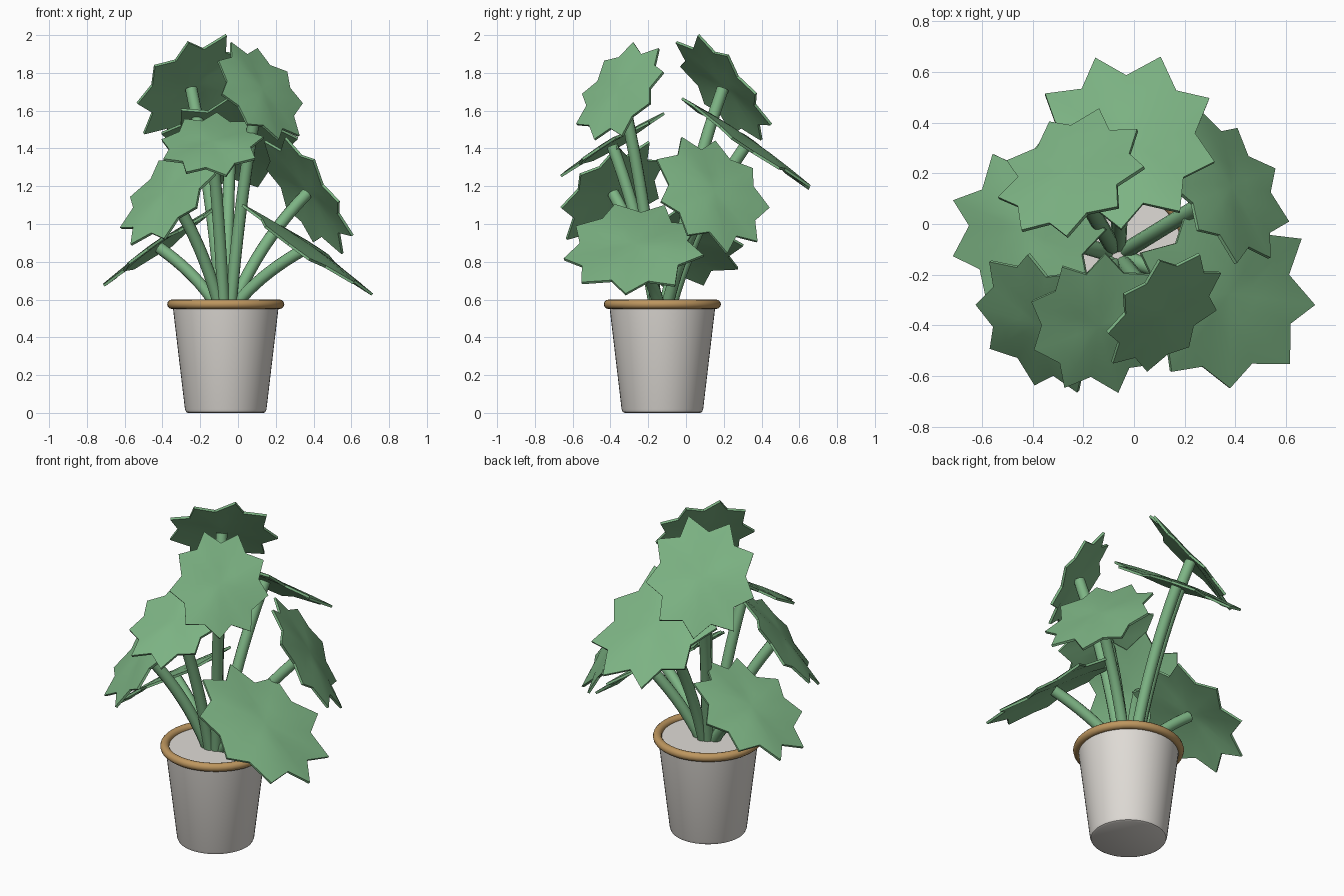
import bpy, bmesh, math, random
from mathutils import Vector

if "Cube" in bpy.data.objects:
    bpy.data.objects.remove(bpy.data.objects["Cube"])

random.seed(4)
AX, AY = -0.065, -0.125   # centre line of the pot


def material(name, rgb):
    m = bpy.data.materials.new(name)
    m.diffuse_color = (*rgb, 1)
    m.use_nodes = True
    m.node_tree.nodes["Principled BSDF"].inputs["Base Color"].default_value = m.diffuse_color
    return m


GREEN = material("leaf_green", (0.205, 0.456, 0.231))
WHITE = material("pot_white", (0.74, 0.71, 0.67))
TAN = material("rim_tan", (0.51, 0.305, 0.114))


def make(name, bm, mat, angle=35):
    bmesh.ops.recalc_face_normals(bm, faces=bm.faces)
    me = bpy.data.meshes.new(name)
    bm.to_mesh(me)
    bm.free()
    me.materials.append(mat)
    ob = bpy.data.objects.new(name, me)
    bpy.context.collection.objects.link(ob)
    bpy.ops.object.select_all(action='DESELECT')
    ob.select_set(True)
    bpy.context.view_layer.objects.active = ob
    bpy.ops.object.shade_smooth_by_angle(angle=math.radians(angle))
    return ob


def lathe(name, profile, mat, closed=False, steps=48):
    bm = bmesh.new()
    vs = [bm.verts.new((AX + r, AY, z)) for r, z in profile]
    es = [bm.edges.new(p) for p in zip(vs, vs[1:])]
    if closed:
        es.append(bm.edges.new((vs[-1], vs[0])))
    bmesh.ops.spin(bm, geom=vs + es, cent=(AX, AY, 0), axis=(0, 0, 1),
                   angle=2 * math.pi, steps=steps, use_merge=True)
    bmesh.ops.remove_doubles(bm, verts=bm.verts, dist=1e-4)
    return make(name, bm, mat)


# Pot with a flat top, and a rounded rim
lathe("pot", [(0, 0), (0.2, 0), (0.21, 0.005), (0.216, 0.02),
              (0.28, 0.56), (0.27, 0.575), (0, 0.575)], WHITE)
lathe("pot_rim", [(0.285 + 0.025 * math.cos(a), 0.575 + 0.025 * math.sin(a))
                  for a in [i * math.pi / 6 for i in range(12)]], TAN, True)


# Pointed, slightly long and domed leaf with nine tips; phase turns the first tip
def leaf(name, centre, normal, r, phase, tips=9):
    c, n = Vector(centre), Vector(normal).normalized()
    u = (Vector((0, 0, 1)) - n * n.z).normalized()
    v = n.cross(u) * 0.93
    u = u * 1.055
    count = tips * 2
    radii = [r * ((1.0 + random.uniform(-0.03, 0.03)) if i % 2 == 0
                  else 0.77 + random.uniform(-0.04, 0.03)) for i in range(count)]
    angles = [math.radians(phase) + 2 * math.pi * (i + random.uniform(-0.1, 0.1)) / count
              for i in range(count)]
    bm = bmesh.new()
    mid = bm.verts.new(c)
    rings = []
    for f in (0.35, 0.7, 1.0):
        ring = []
        for a, rad in zip(angles, radii):
            d = f * (rad if f == 1 else 0.5 * rad + 0.44 * r)
            h = -0.06 * r * f * f + 0.03 * r * f * math.sin(3 * a)
            ring.append(bm.verts.new(c + u * d * math.cos(a) + v * d * math.sin(a) + n * h))
        rings.append(ring)
    for i in range(count):
        j = (i + 1) % count
        bm.faces.new((mid, rings[0][i], rings[0][j]))
        for p, q in zip(rings, rings[1:]):
            bm.faces.new((p[i], q[i], q[j], p[j]))
    bmesh.ops.recalc_face_normals(bm, faces=bm.faces)
    bmesh.ops.solidify(bm, geom=bm.faces[:], thickness=0.014)
    make(name, bm, GREEN)


# Curved round stem from the pot to the leaf
def stem(name, end, radius=0.032, steps=10, sides=12):
    end = Vector(end)
    out = Vector((end.x - AX, end.y - AY, 0))
    a = Vector((AX, AY, 0.55)) + out.normalized() * 0.04
    b = a + out * 0.3 + Vector((0, 0, (end.z - 0.55) * 0.55))
    bm = bmesh.new()
    prev = None
    for k in range(steps + 1):
        t = k / steps
        p = a * (1 - t) ** 2 + b * 2 * t * (1 - t) + end * t * t
        d = ((b - a) * (1 - t) + (end - b) * t).normalized()
        s = d.cross(Vector((-out.y, out.x, 0)).normalized())
        w = d.cross(s)
        ring = [bm.verts.new(p + radius * (s * math.cos(q) + w * math.sin(q)))
                for q in [2 * math.pi * i / sides for i in range(sides)]]
        if prev:
            for i in range(sides):
                j = (i + 1) % sides
                bm.faces.new((prev[i], prev[j], ring[j], ring[i]))
        if k in (0, steps):
            bm.faces.new(ring)
        prev = ring
    make(name, bm, GREEN)


# Leaf centre, facing direction, radius, turn in degrees
LEAVES = {
    "back_upper": ((-0.04, 0.34, 1.45), (0.03, 0.57, 0.82), 0.405, 0),
    "top_back": ((-0.26, 0.215, 1.735), (-0.42, 0.68, 0.62), 0.34, 14),
    "top_front": ((0.13, -0.36, 1.715), (0.6, -0.6, 0.54), 0.3, 13),
    "front_upper": ((-0.14, -0.405, 1.44), (-0.06, -0.51, 0.86), 0.305, 0),
    "left_middle": ((-0.375, -0.40, 1.18), (-0.6, -0.5, 0.62), 0.335, 12),
    "left_lower": ((-0.435, -0.02, 0.9), (-0.56, 0.06, 0.82), 0.35, 4),
    "right_middle": ((0.385, 0.15, 1.175), (0.72, 0.40, 0.52), 0.35, 16),
    "right_lower": ((0.375, -0.275, 0.895), (0.56, -0.07, 0.83), 0.41, -19),
}
for key, (c, n, r, phase) in LEAVES.items():
    leaf(key + "_leaf", c, n, r, phase)
    stem(key + "_stem", Vector(c) - Vector(n).normalized() * 0.03)
